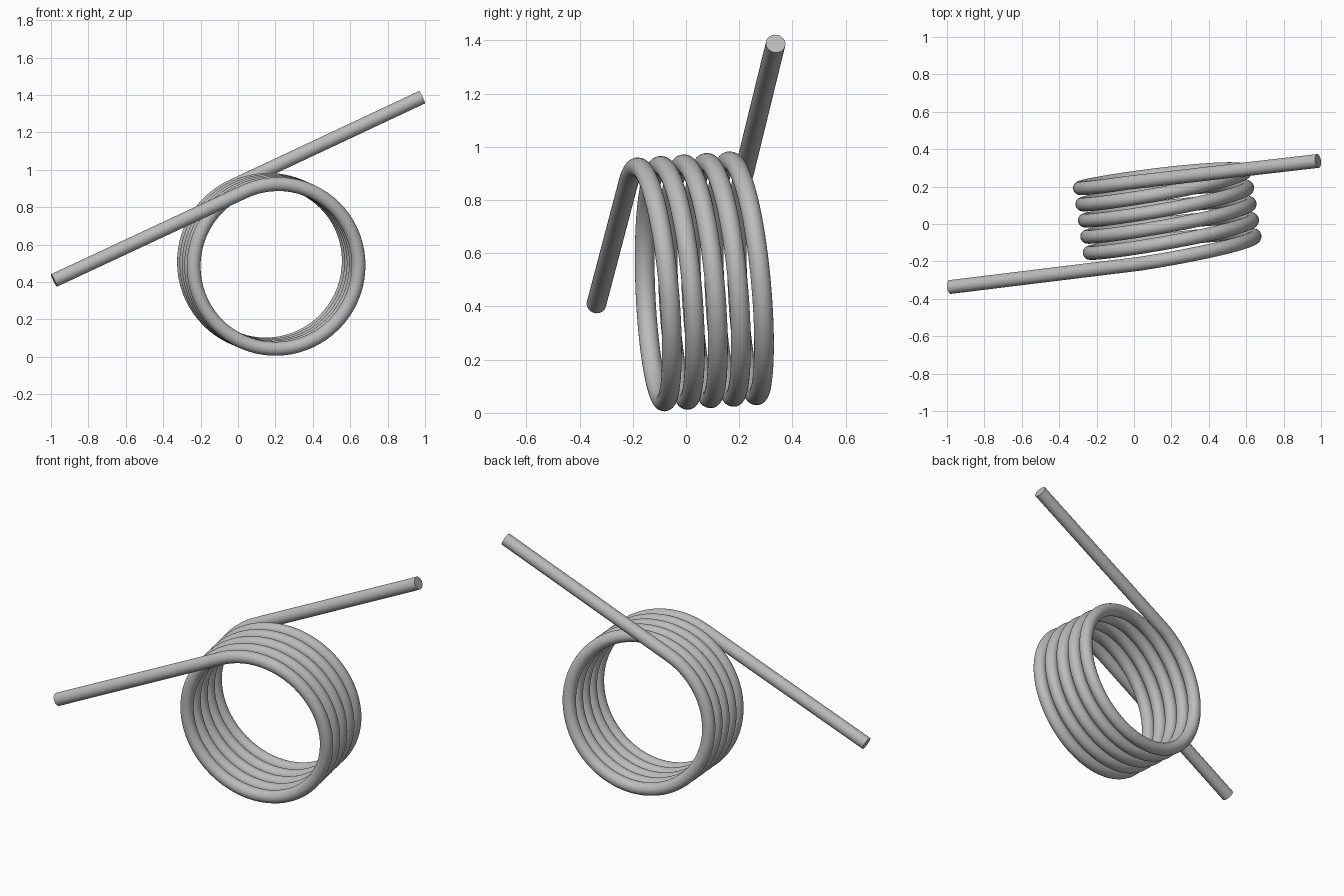
import bpy
import math
from mathutils import Vector

cube = bpy.data.objects.get("Cube")
if cube:
    bpy.data.objects.remove(cube)

# Steel colour
steel = bpy.data.materials.new("grey steel")
steel.use_nodes = True
grey = (0.5, 0.5, 0.5, 1)
steel.diffuse_color = grey
steel.node_tree.nodes["Principled BSDF"].inputs["Base Color"].default_value = grey

# Coil dimensions
WIRE_RADIUS = 0.037
COIL_RADIUS = 0.4425
PITCH = 0.0877
TURNS = 5
STEPS = 72            # points per turn
START = -0.32         # turn at which the front leg meets the coil

# Slightly tilted coil axis with two directions across it
axis = Vector((-0.15, 1, 0.066)).normalized()
side = (Vector((1, 0, 0)) - axis * axis.x).normalized()
down = axis.cross(side)
centre = Vector((0.207, -0.1315, 0.483))


def coil_point(turn):
    a = turn * math.tau
    return (centre + axis * PITCH * turn
            + (side * math.cos(a) + down * math.sin(a)) * COIL_RADIUS)


# Wire path: front leg, coil, rear leg
leg_end = Vector((0.984, 0.337, 0.49))
mid = Vector((0, 0, 0.898))
path = [mid - leg_end]
path += [coil_point(START + i / STEPS) for i in range(TURNS * STEPS + 1)]
path.append(mid + leg_end)

curve = bpy.data.curves.new("torsion_spring", "CURVE")
curve.dimensions = "3D"
curve.twist_mode = "MINIMUM"
curve.bevel_depth = WIRE_RADIUS
curve.bevel_resolution = 10
curve.use_fill_caps = True
spline = curve.splines.new("POLY")
spline.points.add(len(path) - 1)
for point, co in zip(spline.points, path):
    point.co = (*co, 1)
curve.materials.append(steel)

# Round wire as a smooth mesh with crisp cut ends
spring = bpy.data.objects.new("torsion_spring", curve)
bpy.context.collection.objects.link(spring)
bpy.ops.object.select_all(action="DESELECT")
spring.select_set(True)
bpy.context.view_layer.objects.active = spring
bpy.ops.object.convert(target="MESH")
bpy.ops.object.shade_smooth_by_angle(angle=math.radians(40))
